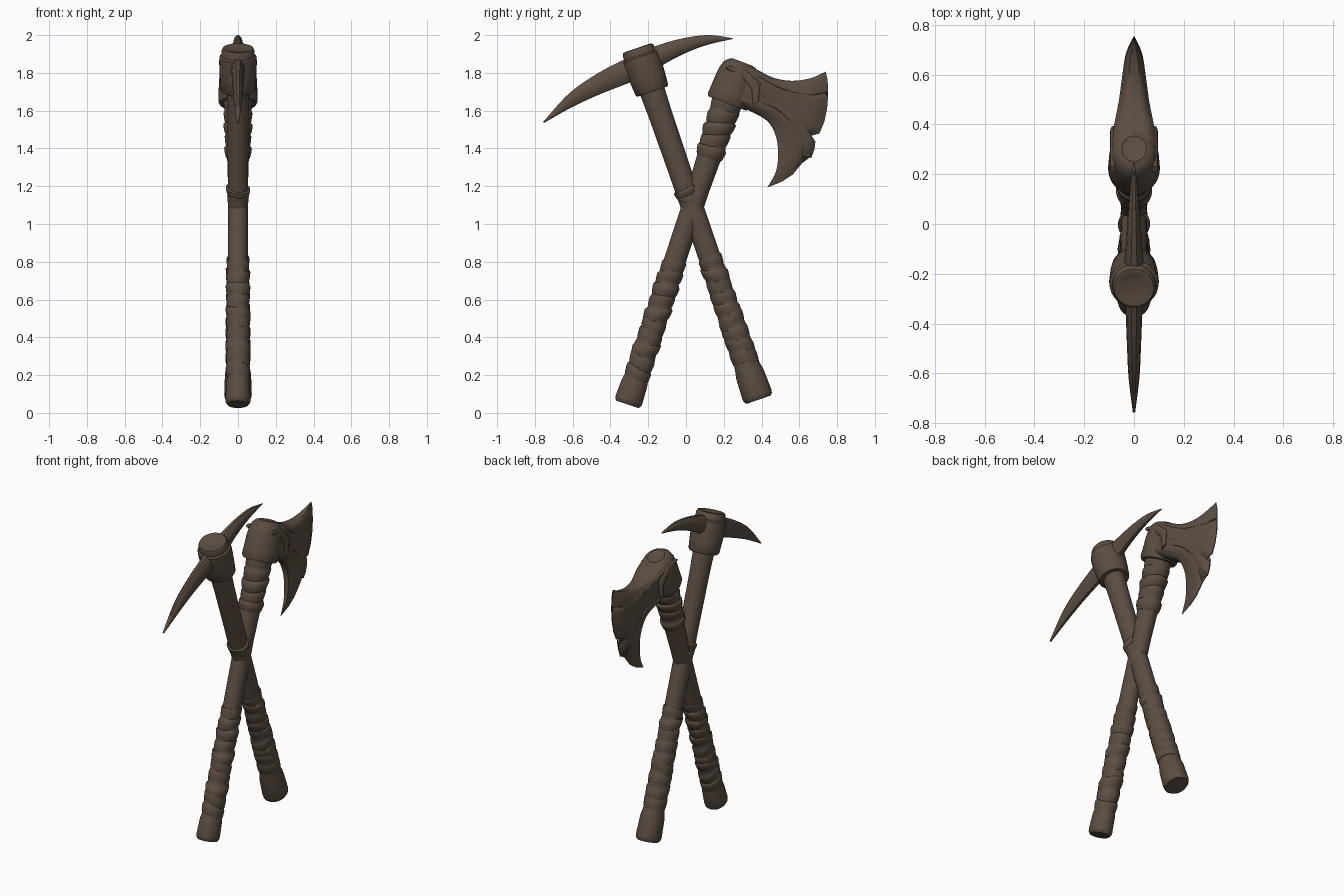
import bpy, bmesh, random
from math import sin, cos, pi
from mathutils import Vector

random.seed(4)
old = bpy.data.objects.get("Cube")
if old:
    bpy.data.objects.remove(old)

mat = bpy.data.materials.new("dark_brown")
mat.use_nodes = True
COLOR = (0.105, 0.075, 0.055, 1)
mat.diffuse_color = COLOR
bsdf = mat.node_tree.nodes["Principled BSDF"]
bsdf.inputs["Base Color"].default_value = COLOR
bsdf.inputs["Roughness"].default_value = 0.8


def loft(name, rings, sharp=0.7):
    """Skin a list of closed rings and cap both ends."""
    bm = bmesh.new()
    rows = [[bm.verts.new(p) for p in ring] for ring in rings]
    for a, b in zip(rows, rows[1:]):
        for i in range(len(a)):
            j = (i + 1) % len(a)
            bm.faces.new((a[i], a[j], b[j], b[i]))
    bm.faces.new(rows[0])
    bm.faces.new(rows[-1])
    bmesh.ops.remove_doubles(bm, verts=bm.verts, dist=0.0005)
    bmesh.ops.recalc_face_normals(bm, faces=bm.faces)
    mesh = bpy.data.meshes.new(name)
    bm.to_mesh(mesh)
    bm.free()
    mesh.materials.append(mat)
    ob = bpy.data.objects.new(name, mesh)
    bpy.context.collection.objects.link(ob)
    bpy.ops.object.select_all(action="DESELECT")
    ob.select_set(True)
    bpy.context.view_layer.objects.active = ob
    bpy.ops.object.shade_smooth_by_angle(angle=sharp)
    return ob


def curve(pts, t):
    """Smooth curve through points, t from 0 to 1."""
    pts = [Vector(p) for p in pts]
    s = min(max(t, 0), 1) * (len(pts) - 1)
    i = min(int(s), len(pts) - 2)
    f = s - i
    b, c = pts[i], pts[i + 1]
    a = pts[i - 1] if i else b * 2 - c
    d = pts[i + 2] if i + 2 < len(pts) else c * 2 - b
    return (b * 2 + (c - a) * f + (a * 2 - b * 5 + c * 4 - d) * f ** 2
            + (b * 3 - a - c * 3 + d) * f ** 3) / 2


def polyline(pts, t):
    s = t * (len(pts) - 1)
    i = min(int(s), len(pts) - 2)
    return Vector(pts[i]).lerp(Vector(pts[i + 1]), s - i)


class Axis:
    """A leaning handle axis in the YZ plane."""
    def __init__(self, base, lean):
        self.base = Vector((0, *base))
        self.d = Vector((0, lean, 1)).normalized()
        self.p = Vector((0, self.d.z, -self.d.y))

    def ring(self, a, r, rx, tilt=0, phase=0, n=32):
        out = []
        for k in range(n):
            th = 2 * pi * k / n
            out.append(self.base + self.d * (a + tilt * cos(th + phase))
                       + self.p * (r * cos(th)) + Vector((rx * sin(th), 0, 0)))
        return out

    def turned(self, name, profile, squash=0.9):
        return loft(name, [self.ring(a, r, r * squash) for a, r in profile])

    def wrap(self, name, start, end, count, r0, r1):
        """Overlapping tilted leather turns, each with a stepped lip."""
        rings = []
        step = (end - start) / count
        for i in range(count):
            tilt = random.uniform(-0.025, 0.025)
            phase = random.uniform(-0.8, 0.8)
            bump = random.uniform(0.004, 0.013)
            for f, lift in ((0.04, -0.003), (0.2, 0.5), (0.55, 0.85), (0.85, 1), (0.96, 0.6)):
                a = start + step * (i + f)
                r = r0 + (r1 - r0) * (i + f) / count + bump * lift
                rings.append(self.ring(a, r, r * 0.93, tilt, phase))
        return loft(name, rings, 0.9)


axe = Axis((-0.31, 0.045), 0.33)
pick = Axis((0.385, 0.07), -0.345)

# Shafts with rounded, swollen butts
axe.turned("axe_shaft", [(0, 0.035), (0, 0.062), (0.012, 0.072), (0.03, 0.074), (0.12, 0.07),
                         (0.17, 0.06), (0.7, 0.058), (1.2, 0.058), (1.5, 0.068), (1.75, 0.075)])
pick.turned("pick_shaft", [(0, 0.04), (0, 0.068), (0.012, 0.078), (0.03, 0.081), (0.14, 0.077),
                           (0.2, 0.066), (0.7, 0.058), (1.3, 0.06), (1.6, 0.063), (1.75, 0.068)])

# Leather wraps
axe.wrap("axe_grip_wrap", 0.14, 0.8, 10, 0.063, 0.058)
axe.wrap("axe_neck_wrap", 1.37, 1.7, 5, 0.064, 0.078)
pick.wrap("pick_grip_wrap", 0.2, 0.8, 9, 0.068, 0.058)
pick.wrap("pick_middle_wrap", 1.1, 1.19, 2, 0.057, 0.057)

# Pick collar and its dished cap
pick.turned("pick_collar", [(1.725, 0.06), (1.725, 0.084), (1.735, 0.091), (1.8, 0.096), (1.89, 0.1),
                            (1.92, 0.098), (1.928, 0.088), (1.955, 0.087), (1.968, 0.08),
                            (1.97, 0.066), (1.962, 0.05), (1.964, 0.01)], 1.0)

# Pick spike: upper edge, lower edge and half thickness along its length
upper = [(-0.757, 1.54), (-0.62, 1.69), (-0.48, 1.79), (-0.34, 1.865), (-0.22, 1.92),
         (-0.1, 1.962), (0.02, 1.99), (0.13, 2.0), (0.247, 1.984)]
lower = [(-0.752, 1.535), (-0.61, 1.615), (-0.46, 1.685), (-0.32, 1.74), (-0.22, 1.78),
         (-0.1, 1.855), (0.02, 1.915), (0.13, 1.953), (0.245, 1.979)]
half = [(0.005, 0), (0.022, 0), (0.029, 0), (0.035, 0), (0.045, 0),
        (0.034, 0), (0.026, 0), (0.017, 0), (0.003, 0)]
rings = []
for i in range(41):
    t = i / 40
    top, bottom, w = curve(upper, t), curve(lower, t), curve(half, t)[0]
    mid, arm = (top + bottom) / 2, (top - bottom) / 2
    ring = []
    for h, x in ((1, -0.3), (1, 0.3), (0.6, 0.85), (0, 1), (-0.6, 0.85),
                 (-1, 0.3), (-1, -0.3), (-0.6, -0.85), (0, -1), (0.6, -0.85)):
        q = mid + arm * h
        ring.append((x * w, q.x, q.y))
    rings.append(ring)
loft("pick_spike", rings)

# Axe eye: a domed socket around the shaft
eye = Axis((0.222, 1.645), 0.38)
eye.turned("axe_eye", [(-0.008, 0.08), (-0.008, 0.108), (0.008, 0.116), (0.06, 0.114), (0.12, 0.112),
                       (0.17, 0.106), (0.2, 0.094), (0.218, 0.076), (0.226, 0.055),
                       (0.22, 0.04), (0.222, 0.01)], 0.9)

# Axe blade: a patch between four edges, thinned toward the cutting edge
top_edge = [(0.27, 1.855), (0.36, 1.825), (0.46, 1.775), (0.56, 1.758), (0.66, 1.772), (0.74, 1.807)]
low_edge = [(0.25, 1.64), (0.35, 1.593), (0.44, 1.535), (0.484, 1.43), (0.48, 1.29), (0.431, 1.193)]
cut_edge = [(0.74, 1.807), (0.75, 1.76), (0.752, 1.70), (0.732, 1.693), (0.752, 1.675),
            (0.747, 1.61), (0.732, 1.54), (0.706, 1.479), (0.66, 1.468), (0.632, 1.455),
            (0.655, 1.447), (0.685, 1.436), (0.68, 1.395), (0.663, 1.35), (0.625, 1.36), (0.595, 1.368),
            (0.617, 1.325), (0.565, 1.262), (0.51, 1.225), (0.431, 1.193)]
thick = [(0.09, 0), (0.085, 0), (0.064, 0), (0.05, 0), (0.035, 0), (0.003, 0)]
NU, NV = 20, 76
A, B = Vector(top_edge[0]), Vector(low_edge[0])
C, D = Vector(top_edge[-1]), Vector(low_edge[-1])
rings = []
for i in range(NU + 1):
    u = i / NU
    T, L, w = curve(top_edge, u), curve(low_edge, u), curve(thick, u)[0]
    near, far = [], []
    for j in range(NV + 1):
        v = j / NV
        ruled = T.lerp(L, v)
        sides = A.lerp(B, v).lerp(polyline(cut_edge, v), u)
        corners = A.lerp(B, v).lerp(C.lerp(D, v), u)
        q = ruled + sides - corners
        x = max(w, 0.002) * (0.45 + 0.55 * min(1, 9 * v * (1 - v)) ** 0.5) * (1 - 0.35 * v * u)
        near.append((x, q.x, q.y))
        far.append((-x, q.x, q.y))
    rings.append(near + far[::-1])
loft("axe_blade", rings)

# Raised strap across each cheek of the eye
for side, name in ((1, "left_cheek_strap"), (-1, "right_cheek_strap")):
    rings = []
    for y, z, hw in ((0.22, 1.83, 0.012), (0.3, 1.8, 0.022), (0.37, 1.73, 0.024), (0.37, 1.64, 0.014)):
        c = Vector((side * 0.084, y, z))
        rings.append([c + Vector((side * 0.012 * sin(2 * pi * k / 12), hw * cos(2 * pi * k / 12),
                                  hw * 0.6 * cos(2 * pi * k / 12))) for k in range(12)])
    loft(name, rings)
